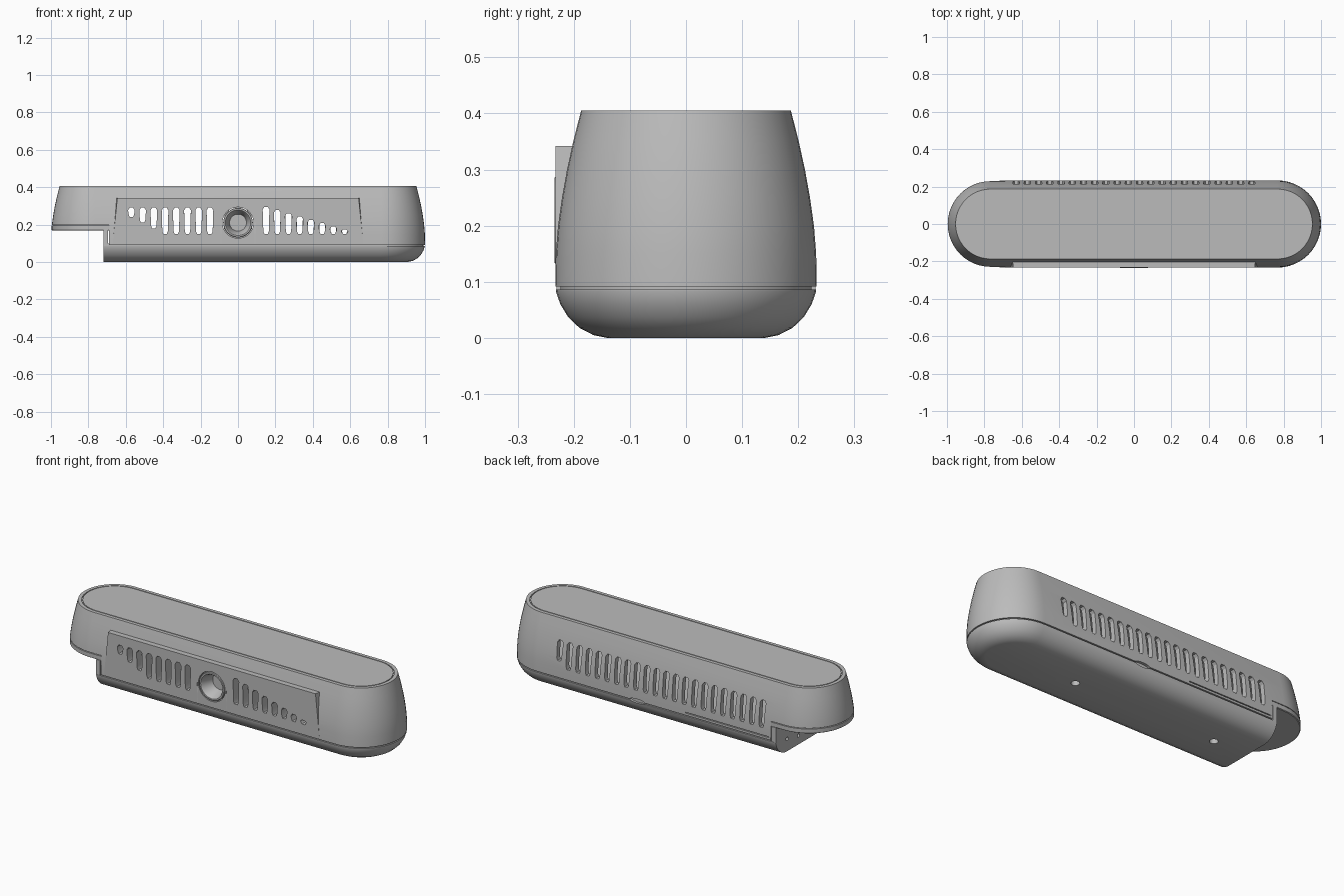
import bpy, bmesh, math
from mathutils import Matrix

cube = bpy.data.objects.get("Cube")
if cube:
    bpy.data.objects.remove(cube, do_unlink=True)

grey = bpy.data.materials.new("plain_grey")
grey.use_nodes = True
colour = (0.5, 0.5, 0.5, 1)
grey.diffuse_color = colour
grey.node_tree.nodes["Principled BSDF"].inputs["Base Color"].default_value = colour

HALF = 0.767  # half length of the straight sides


def make(name, bm):
    bmesh.ops.recalc_face_normals(bm, faces=bm.faces)
    me = bpy.data.meshes.new(name)
    bm.to_mesh(me)
    bm.free()
    ob = bpy.data.objects.new(name, me)
    bpy.context.collection.objects.link(ob)
    me.materials.append(grey)
    return ob


def skin(bm, rings):
    """Bridge matching rings of points and cap both ends."""
    loops = [[bm.verts.new(p) for p in ring] for ring in rings]
    n = len(loops[0])
    for a, b in zip(loops, loops[1:]):
        for i in range(n):
            j = (i + 1) % n
            bm.faces.new((a[i], a[j], b[j], b[i]))
    bm.faces.new(loops[0])
    bm.faces.new(loops[-1])


def stadium(r, z, steps=24):
    pts = []
    for side in (1, -1):
        for i in range(steps + 1):
            a = math.pi * (i / steps - 0.5)
            pts.append((side * (HALF + r * math.cos(a)), side * r * math.sin(a), z))
    return pts


def loft(name, profile):
    bm = bmesh.new()
    skin(bm, [stadium(r, z) for r, z in profile])
    return make(name, bm)


def add_box(bm, lo, hi):
    mid = [(a + b) / 2 for a, b in zip(lo, hi)]
    size = [b - a for a, b in zip(lo, hi)]
    bmesh.ops.create_cube(bm, size=1, matrix=Matrix.Translation(mid) @ Matrix.Diagonal((*size, 1)))


def add_cylinder(bm, centre, r, depth, axis, segments=40):
    turn = {"X": Matrix.Rotation(math.pi / 2, 4, "Y"),
            "Y": Matrix.Rotation(math.pi / 2, 4, "X"), "Z": Matrix()}[axis]
    bmesh.ops.create_cone(bm, cap_ends=True, segments=segments, radius1=r, radius2=r,
                          depth=depth, matrix=Matrix.Translation(centre) @ turn)


def add_slot(bm, x, z0, z1, y0, y1):
    """Vent cutter: a slightly tapered upright slot with clipped corners."""
    w, c = 0.018, min(0.014, (z1 - z0) / 3)
    outline = [(-w * 0.5, z0), (w * 0.5, z0), (w * 0.8, z0 + c), (w, z1 - c),
               (w * 0.5, z1), (-w * 0.5, z1), (-w, z1 - c), (-w * 0.8, z0 + c)]
    skin(bm, [[(x + px, y, pz) for px, pz in outline] for y in (y0, y1)])


def cut(targets, cutter, operation="DIFFERENCE"):
    cutter.hide_render = True
    for ob in targets:
        mod = ob.modifiers.new("cut", "BOOLEAN")
        mod.object, mod.operation, mod.solver = cutter, operation, "EXACT"
        bpy.context.view_layer.objects.active = ob
        bpy.ops.object.modifier_apply(modifier=mod.name)
    bpy.data.objects.remove(cutter, do_unlink=True)


def box(name, lo, hi):
    bm = bmesh.new()
    add_box(bm, lo, hi)
    return make(name, bm)


# Hollow upper shell: inner wall down, outer wall up, fine groove round the top
wall = [(0.233, 0.092), (0.232, 0.15), (0.228, 0.2), (0.221, 0.25),
        (0.212, 0.3), (0.201, 0.35), (0.187, 0.405)]
inner = [(r - 0.028, min(z, 0.38)) for r, z in reversed(wall)]
groove = [(0.168, 0.405), (0.168, 0.4), (0.163, 0.4), (0.163, 0.405)]
shell = loft("upper_shell", inner + wall + groove)

# Rounded base with a recessed lip that makes the seam
base = loft("base", [(0.14, 0), (0.165, 0.005), (0.19, 0.018), (0.21, 0.037),
                     (0.224, 0.06), (0.232, 0.083), (0.232, 0.086),
                     (0.224, 0.086), (0.224, 0.1)])

# Notched right end: floor of the overhang and the upright end wall
floor = loft("overhang_floor", [(0.225, 0.168), (0.229, 0.171), (0.229, 0.194),
                                (0.22, 0.194), (0.22, 0.21)])
cut([floor], box("floor_limit", (-1.2, -0.5, 0), (-0.69, 0.5, 0.5)), "INTERSECT")
cut([shell], box("shell_notch", (-1.2, -0.5, 0), (-0.69, 0.5, 0.198)))
cut([base], box("base_notch", (-1.2, -0.5, -0.1), (-0.72, 0.5, 0.5)))
end_wall = box("end_wall", (-0.72, -0.231, 0.08), (-0.695, 0.231, 0.17))

# Upright front panel with slanted ends
bm = bmesh.new()
bottom, top = (0.67, 0.096), (0.645, 0.342)
sides = [(-bottom[0], bottom[1]), bottom, top, (-top[0], top[1])]
skin(bm, [[(x * s, y, z) for x, z in sides] for y, s in ((-0.233, 1), (-0.185, 1.01))])
panel = make("front_panel", bm)

# Vent slots: shrinking rows either side in front, an even row behind
bm = bmesh.new()
for k in range(8):
    x = 0.15 + 0.06 * k
    low = 0.15 if k < 5 else 0.15 + 0.03 * (k - 4)
    add_slot(bm, -x, low, 0.29, -0.3, -0.15)
    add_slot(bm, x, 0.15, 0.295 - 0.0175 * k, -0.3, -0.15)
for k in range(22):
    add_slot(bm, -0.63 + 0.06 * k, 0.185 if k == 21 else 0.15, 0.295, 0.15, 0.3)
cut([shell, panel], make("vent_cutter", bm))

# Round opening in front
bm = bmesh.new()
add_cylinder(bm, (0, -0.22, 0.21), 0.083, 0.14, "Y", 64)
cut([shell, panel], make("opening_cutter", bm))

# Fine grooves beside the opening
bm = bmesh.new()
for s in (-1, 1):
    add_box(bm, (s * 0.09 - 0.003, -0.3, 0.09), (s * 0.09 + 0.003, -0.226, 0.21))
cut([panel], make("arch_groove_cutter", bm))

# Rear seam step and finger notch
bm = bmesh.new()
add_box(bm, (-0.68, 0.224, 0.104), (-0.16, 0.3, 0.109))
add_cylinder(bm, (0, 0, 0), 0.012, 0.08, "Y", 24)
bmesh.ops.transform(bm, verts=bm.verts[8:],
                    matrix=Matrix.Translation((0.14, 0.258, 0.09)) @ Matrix.Diagonal((4, 1, 1, 1)))
cut([shell, base], make("rear_seam_cutter", bm))

# Conical recess with a thin rim
bm = bmesh.new()
recess = [(0.079, -0.14), (0.079, -0.231), (0.076, -0.234), (0.068, -0.234),
          (0.062, -0.226), (0.045, -0.16)]
skin(bm, [[(r * math.cos(a), y, 0.21 + r * math.sin(a))
           for a in (math.tau * i / 64 for i in range(64))] for r, y in recess])
cone = make("round_recess", bm)

# Screw holes underneath and in the end face
bm = bmesh.new()
for x in (-0.51, 0.375):
    add_cylinder(bm, (x, 0, 0), 0.022, 0.06, "Z")
for y, z in ((0.13, 0.07), (0.03, 0.05)):
    add_cylinder(bm, (-0.72, y, z), 0.01, 0.04, "X", 24)
cut([base], make("screw_hole_cutter", bm))

for ob in (shell, base, floor, end_wall, panel, cone):
    bpy.ops.object.select_all(action="DESELECT")
    ob.select_set(True)
    bpy.context.view_layer.objects.active = ob
    bpy.ops.object.shade_smooth_by_angle(angle=math.radians(30))
